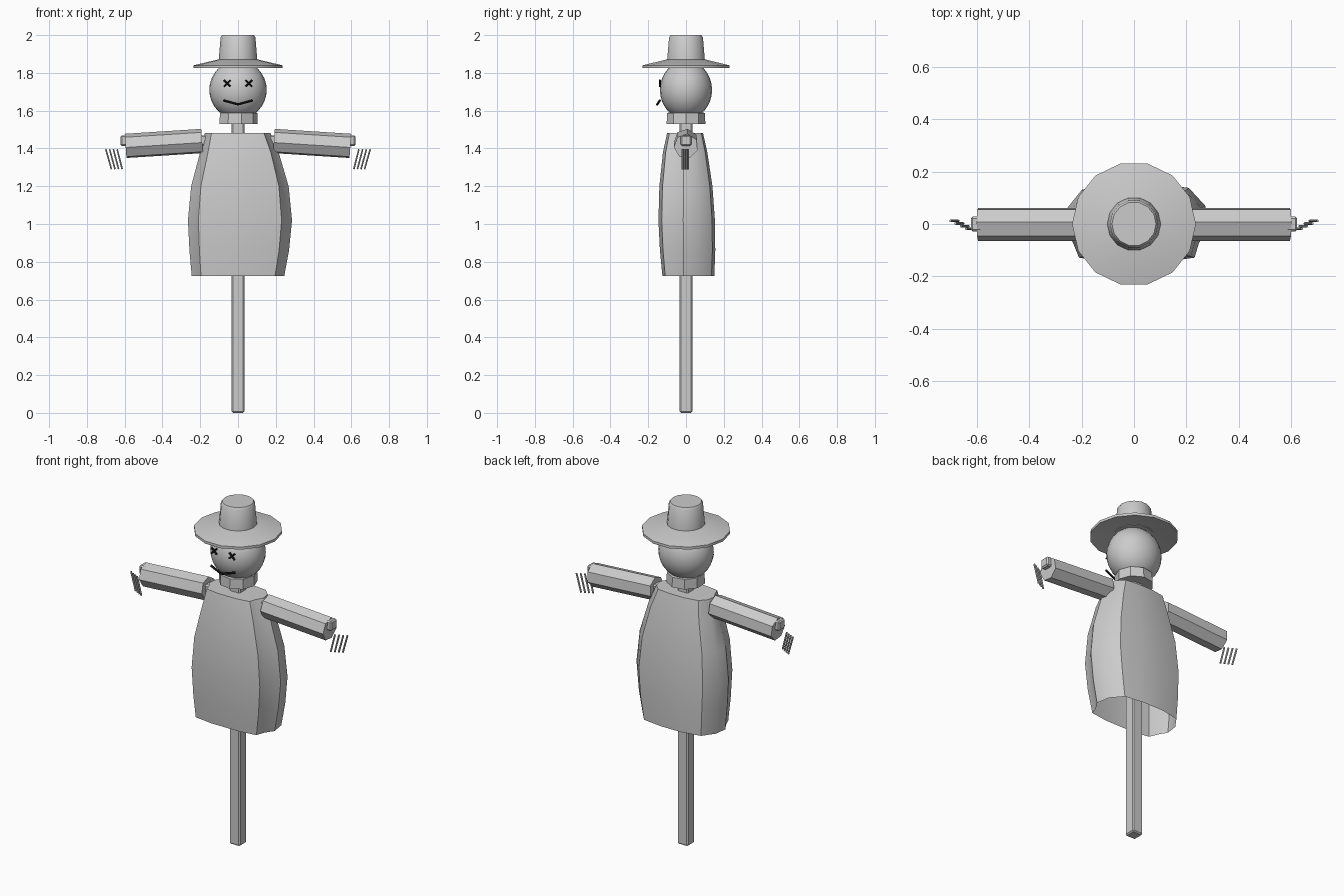
import bpy, bmesh, math
from mathutils import Vector

old = bpy.data.objects.get("Cube")
if old:
    bpy.data.objects.remove(old, do_unlink=True)


def material(name, value):
    m = bpy.data.materials.new(name)
    m.use_nodes = True
    color = (value, value, value, 1)
    m.diffuse_color = color
    m.node_tree.nodes["Principled BSDF"].inputs["Base Color"].default_value = color
    return m


GREY = material("plain grey", 0.6)
BLACK = material("stitch black", 0.01)


def finish(bm, name, mat, smooth=None):
    bmesh.ops.recalc_face_normals(bm, faces=bm.faces)
    mesh = bpy.data.meshes.new(name)
    bm.to_mesh(mesh)
    bm.free()
    ob = bpy.data.objects.new(name, mesh)
    bpy.context.collection.objects.link(ob)
    mesh.materials.append(mat)
    if smooth:
        bpy.ops.object.select_all(action='DESELECT')
        ob.select_set(True)
        bpy.context.view_layer.objects.active = ob
        bpy.ops.object.shade_smooth_by_angle(angle=math.radians(smooth))
    return ob


def loft(name, rings, mat=GREY, smooth=None, start=True, end=True):
    """Bridge equal-length rings of points, optionally capping the ends."""
    bm = bmesh.new()
    loops = [[bm.verts.new(p) for p in ring] for ring in rings]
    n = len(loops[0])
    for a, b in zip(loops, loops[1:]):
        for i in range(n):
            j = (i + 1) % n
            bm.faces.new((a[i], a[j], b[j], b[i]))
    if start:
        bm.faces.new(loops[0])
    if end:
        bm.faces.new(loops[-1])
    return finish(bm, name, mat, smooth)


def lathe(name, profile, sides, **kw):
    turn = [math.tau * i / sides for i in range(sides)]
    rings = [[(r * math.cos(a), r * math.sin(a), z) for a in turn] for r, z in profile]
    return loft(name, rings, **kw)


def box(name, lo, hi, bevel):
    lo, hi = Vector(lo), Vector(hi)
    bm = bmesh.new()
    bmesh.ops.create_cube(bm, size=1)
    for v in bm.verts:
        v.co = (lo + hi) / 2 + v.co * (hi - lo)
    bmesh.ops.bevel(bm, geom=bm.edges[:], offset=bevel, segments=1, affect='EDGES')
    return finish(bm, name, GREY)


def rod(name, a, b, radius, sides=6, mat=GREY):
    a, b = Vector(a), Vector(b)
    q = (b - a).to_track_quat('Z', 'Y')
    ring = [q @ Vector((radius * math.cos(math.tau * i / sides),
                        radius * math.sin(math.tau * i / sides), 0)) for i in range(sides)]
    return loft(name, [[a + p for p in ring], [b + p for p in ring]], mat)


# Wooden frame
box("post", (-.034, -.034, 0), (.034, .034, 1.62), .007)
box("crossbar", (-.622, -.028, 1.413), (.622, .028, 1.469), .007)

# Draped shirt: one folded outline scaled at several heights, open at the hem
outline = [(-.8, -.88), (-.35, -1), (.35, -1), (.8, -.88), (.86, -.5), (1, -.1),
           (.95, .45), (.72, .9), (.25, 1), (-.3, 1), (-.76, .85), (-.96, .4),
           (-1, -.1), (-.88, -.5)]
stations = [(.725, -.245, .245, .125, .15), (.86, -.257, .27, .138, .155),
            (1.02, -.265, .286, .146, .153), (1.2, -.248, .268, .141, .14),
            (1.38, -.2, .215, .122, .113), (1.482, -.175, .172, .1, .09)]
loft("shirt", [[((x0 + x1) / 2 + u * (x1 - x0) / 2, v * (front if v < 0 else back), z)
                for u, v in outline] for z, x0, x1, front, back in stations],
     smooth=35, start=False)

# Sleeves and straw hands on both sides
for s, side in ((1, "left"), (-1, "right")):
    angles = [math.radians(83 + 360 / 7 * i) for i in range(7)]
    loft(side + "_sleeve",
         [[(s * (x + .06 * math.sin(a) * .08), .065 * math.cos(a), z + .066 * math.sin(a))
           for a in angles] for x, z in ((.19, 1.438), (.595, 1.412))])
    for i in range(4):
        rod(f"{side}_straw_{i + 1}", (s * (.64 + .02 * i), -.018 + .01 * i, 1.396),
            (s * (.613 + .019 * i), -.018 + .01 * i, 1.29), .005)

# Sack head with its tied frill
bm = bmesh.new()
bmesh.ops.create_uvsphere(bm, u_segments=24, v_segments=16, radius=1)
for v in bm.verts:
    v.co = (v.co.x * .152, v.co.y * .138, 1.71 + v.co.z * .155)
finish(bm, "head", GREY, 60)
lathe("sack_frill", [(.104, 1.53), (.102, 1.588), (.07, 1.595)], 9)

# Hat
lathe("hat_brim", [(.11, 1.843), (.236, 1.825), (.236, 1.84), (.1, 1.872)], 14, smooth=30)
lathe("hat_crown", [(.104, 1.84), (.102, 1.872), (.092, 1.988), (.084, 2.0)], 14, smooth=30)

# Stitched cross eyes and smile
for s, side in ((1, "left"), (-1, "right")):
    for d, part in ((1, "rising"), (-1, "falling")):
        rod(f"{side}_eye_{part}_stitch", (s * .058 - .017, -.138, 1.745 - .017 * d),
            (s * .058 + .017, -.138, 1.745 + .017 * d), .0055, mat=BLACK)
    rod(side + "_smile", (0, -.153, 1.633), (s * .078, -.138, 1.654), .0065, mat=BLACK)
